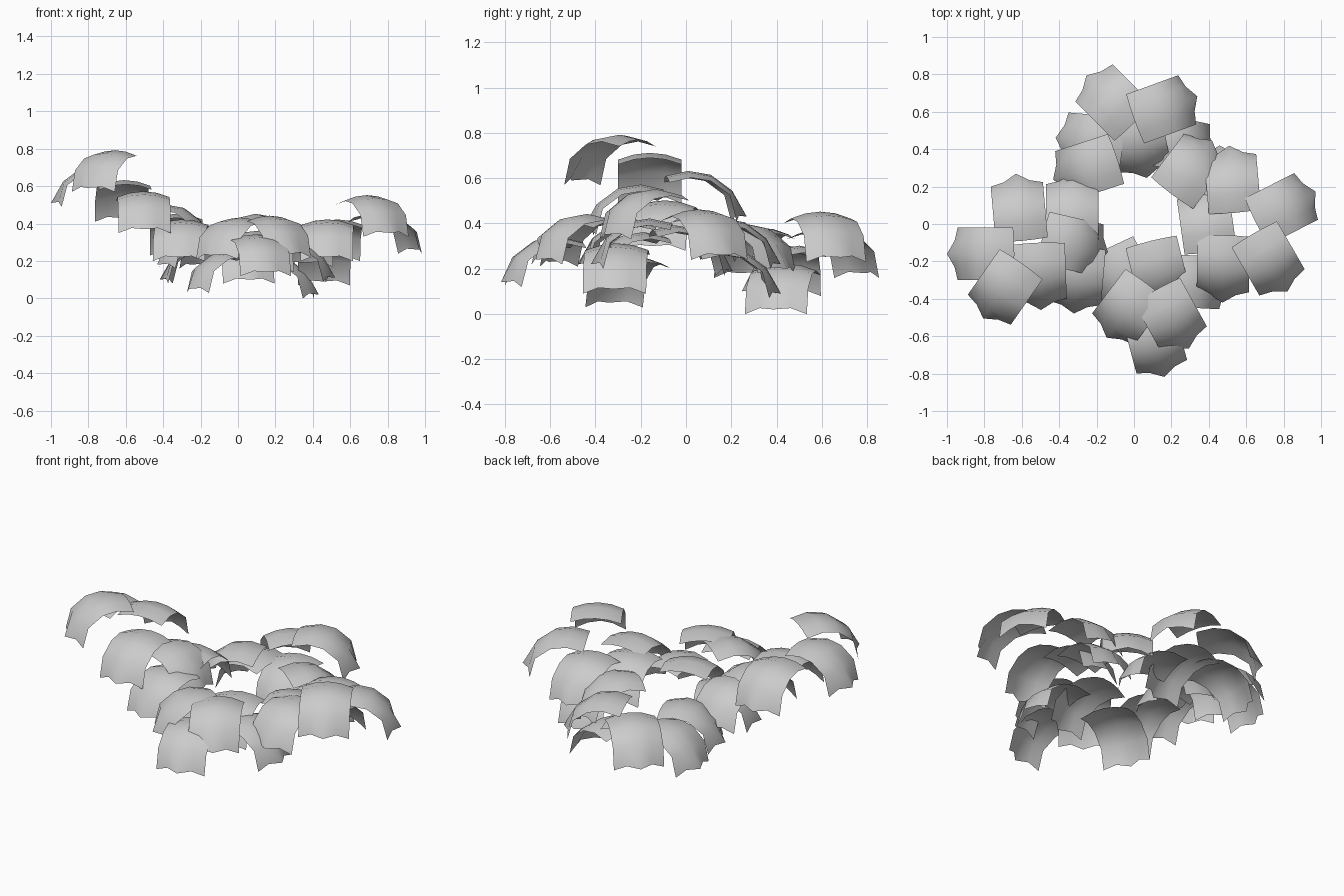
import bpy
import bmesh
import math
from mathutils import Matrix, Vector

cube = bpy.data.objects.get("Cube")
if cube:
    bpy.data.objects.remove(cube, do_unlink=True)

# One matte grey for every leaf
grey = bpy.data.materials.new("leaf grey")
grey.use_nodes = True
colour = (0.6, 0.6, 0.6, 1)
grey.diffuse_color = colour
grey.node_tree.nodes["Principled BSDF"].inputs["Base Color"].default_value = colour

HALF_WIDTH = 0.14
ARCH = 0.03
# Lengthwise curl of a leaf: distance outward and height
CURL = [(0, 0), (0.1, 0.022), (0.2, 0.005), (0.295, -0.065), (0.36, -0.18)]
ACROSS = (-1, -0.5, 0, 0.5, 1)


def leaf_mesh():
    """Curled, thin leaf with a straight base and a three-lobed tip."""
    bm = bmesh.new()
    curl = [Vector((run, 0, height)) for run, height in CURL]
    last = len(curl) - 1
    rows = []
    for i, point in enumerate(curl):
        tangent = (curl[min(i + 1, last)] - curl[max(i - 1, 0)]).normalized()
        normal = Vector((-tangent.z, 0, tangent.x))
        row = []
        for u in ACROSS:
            position = point - normal * ARCH * u * u
            # Bend the corners and notches inward to leave a pointed middle lobe
            if i == last:
                notched = abs(u) == 0.5
                position -= normal * (0.025 if notched else 0.03 * abs(u))
                position -= tangent * (0.025 if notched else 0.01 * abs(u))
            position.y = u * HALF_WIDTH
            row.append(bm.verts.new(position))
        rows.append(row)
    for near, far in zip(rows, rows[1:]):
        for j in range(len(ACROSS) - 1):
            bm.faces.new((near[j], far[j], far[j + 1], near[j + 1]))
    for face in bm.faces:
        face.smooth = True
    mesh = bpy.data.meshes.new("leaf")
    bm.to_mesh(mesh)
    bm.free()
    mesh.materials.append(grey)
    return mesh


# Leaves per cluster: base x, base y, base height, heading in degrees
clusters = {
    "right_upper_leaf": [
        (-.6, -.21, .77, 235), (-.64, -.16, .69, 180),
        (-.6, -.09, .61, 95), (-.51, -.1, .55, 272),
    ],
    "right_lower_leaf": [
        (-.33, -.09, .43, 90), (-.49, -.07, .48, -13), (-.29, -.12, .4, 265),
    ],
    "front_leaf": [
        (.07, -.32, .41, 233), (.12, -.35, .42, 299), (.07, -.47, .32, 285),
        (.06, -.19, .23, 205), (.16, -.3, .29, -3), (.09, -.09, .34, 284),
    ],
    "left_leaf": [
        (.65, .01, .44, 27), (.64, -.05, .53, 300), (.48, -.06, .4, 269),
        (.54, .06, .4, 95), (.41, -.15, .37, 98), (.47, .06, .27, 92),
    ],
    "back_leaf": [
        (0, .54, .36, 135), (0, .56, .43, 20), (0, .6, .28, 281),
        (-.06, .43, .28, 175), (.08, .46, .2, -12),
        (-.09, .35, .36, 198), (.2, .16, .38, 53),
    ],
}

# Place a copy of the leaf at each base, turned to its heading
shape = leaf_mesh()
for name, placements in clusters.items():
    for number, (x, y, z, heading) in enumerate(placements, start=1):
        leaf = bpy.data.objects.new(f"{name}_{number}", shape)
        bpy.context.scene.collection.objects.link(leaf)
        turn = Matrix.Rotation(math.radians(heading), 4, "Z")
        leaf.matrix_world = Matrix.Translation((x, y, z)) @ turn
